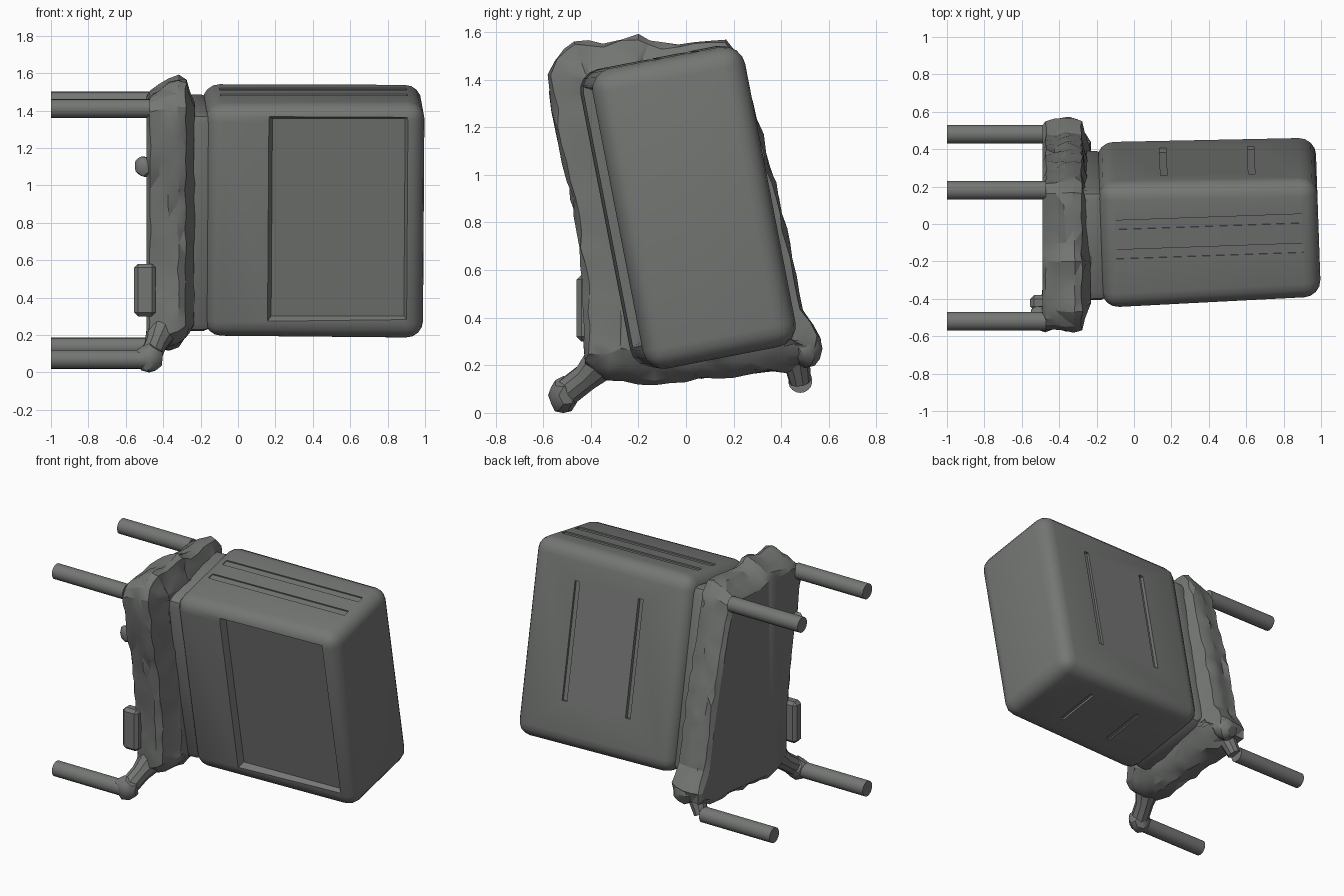
import bpy, bmesh, random
from math import radians, sin
from mathutils import Matrix, Vector

if "Cube" in bpy.data.objects:
    bpy.data.objects.remove(bpy.data.objects["Cube"])

random.seed(4)
TILT = Matrix.Rotation(radians(2), 4, 'Z') @ Matrix.Rotation(radians(11), 4, 'X')
BODY = Matrix.Translation((0.4, 0.02, 0.87)) @ TILT

# Dark grey used on every part
GREY = bpy.data.materials.new("dark_grey")
GREY.diffuse_color = (0.175, 0.183, 0.175, 1)
GREY.use_nodes = True
GREY.node_tree.nodes["Principled BSDF"].inputs["Base Color"].default_value = GREY.diffuse_color


def finish(bm, name, angle=28):
    bmesh.ops.recalc_face_normals(bm, faces=bm.faces)
    me = bpy.data.meshes.new(name)
    bm.to_mesh(me)
    bm.free()
    me.materials.append(GREY)
    ob = bpy.data.objects.new(name, me)
    bpy.context.collection.objects.link(ob)
    smooth(ob, angle)
    return ob


def smooth(ob, angle):
    bpy.ops.object.select_all(action='DESELECT')
    ob.select_set(True)
    bpy.context.view_layer.objects.active = ob
    bpy.ops.object.shade_smooth_by_angle(angle=radians(angle))


def box(name, lo, hi, matrix, bevel=0.0, segments=3, shape=None):
    """Box between two local corners, optionally reshaped and rounded."""
    lo, hi = Vector(lo), Vector(hi)
    bm = bmesh.new()
    bmesh.ops.create_cube(bm, size=1)
    bmesh.ops.scale(bm, vec=hi - lo, verts=bm.verts)
    bmesh.ops.translate(bm, vec=(lo + hi) / 2, verts=bm.verts)
    for v in bm.verts if shape else ():
        shape(v.co)
    if bevel:
        bmesh.ops.bevel(bm, geom=bm.edges[:], offset=bevel, segments=segments,
                        profile=0.5, affect='EDGES')
    bmesh.ops.transform(bm, matrix=matrix, verts=bm.verts)
    return finish(bm, name)


def tube(name, points, radii, sides=18):
    """Round bar through a few points."""
    bm = bmesh.new()
    pts = [Vector(p) for p in points]
    rings = []
    for i, p in enumerate(pts):
        d = pts[min(i + 1, len(pts) - 1)] - pts[max(i - 1, 0)]
        m = Matrix.Translation(p) @ d.to_track_quat('Z', 'Y').to_matrix().to_4x4()
        rings.append(bmesh.ops.create_circle(bm, segments=sides, radius=radii[i],
                                             matrix=m)['verts'])
    for a, b in zip(rings, rings[1:]):
        for k in range(sides):
            n = (k + 1) % sides
            bm.faces.new((a[k], a[n], b[n], b[k]))
    bm.faces.new(rings[0])
    bm.faces.new(rings[-1])
    return finish(bm, name)


def lump(name, center, size):
    """Irregular faceted blob."""
    bm = bmesh.new()
    bmesh.ops.create_icosphere(bm, subdivisions=2, radius=1)
    for v in bm.verts:
        v.co *= random.uniform(0.88, 1.08)
        v.co = Vector(c + s * q for c, s, q in zip(center, size, v.co))
    return finish(bm, name)


def taper_body(p):
    """Housing is slightly wider at the plate end, lower at the free end."""
    if p.x < 0:
        p.y += 0.02 if p.y > 0 else -0.02
    elif p.z < 0:
        p.z -= 0.015


def slope_recess(p):
    if p.y > -0.35:
        p.x += 0.05 if p.x < 0 else -0.05
        p.z += 0.05 if p.z < 0 else -0.05


# Main housing, with a recessed front panel and shallow grooves
body = box("housing", (-0.585, -0.33, -0.635), (0.585, 0.32, 0.635), BODY, 0.09, 4, taper_body)
cuts = [((-0.28, -0.40, -0.57), (0.53, -0.305, 0.605))]
cuts += [((x, 0.31, -0.35), (x + 0.035, 0.4, 0.42)) for x in (-0.25, 0.22)]
cuts += [((-0.5, y, 0.627), (0.5, y + 0.05, 0.7)) for y in (-0.07, 0.09)]
cuts += [((x, -0.15, -0.7), (x + 0.03, 0.15, -0.63)) for x in (-0.2, 0.2)]
cutters = []
for i, (lo, hi) in enumerate(cuts):
    cutter = box("groove_cutter", lo, hi, BODY, shape=None if i else slope_recess)
    cutter.hide_render = True
    cutters.append(cutter)
    mod = body.modifiers.new("groove", 'BOOLEAN')
    mod.operation = 'DIFFERENCE'
    mod.solver = 'EXACT'
    mod.object = cutter
bpy.context.view_layer.update()
cut_mesh = bpy.data.meshes.new_from_object(
    body.evaluated_get(bpy.context.evaluated_depsgraph_get()))
body.modifiers.clear()
body.data = cut_mesh
for ob in cutters:
    bpy.data.objects.remove(ob)
smooth(body, 28)

# Neck joining the housing to the mounting plate
box("neck", (-0.74, -0.31, -0.61), (-0.54, 0.29, 0.58), BODY, 0.05, 2)

# Lumpy mounting plate, lofted from a y-z outline
outline = [(-0.575, 1.42), (-0.55, 1.49), (-0.47, 1.56), (-0.35, 1.56), (-0.2, 1.59),
           (-0.1, 1.55), (0.17, 1.57), (0.23, 1.5), (0.32, 1.17), (0.39, 0.9),
           (0.45, 0.65), (0.49, 0.43), (0.57, 0.3), (0.55, 0.22), (0.42, 0.17),
           (0.2, 0.15), (-0.2, 0.11), (-0.33, 0.13), (-0.42, 0.2), (-0.43, 0.55),
           (-0.48, 0.9), (-0.55, 1.2)]
dense = []
for a, b in zip(outline, outline[1:] + outline[:1]):
    a, b = Vector(a), Vector(b)
    n = max(1, round((b - a).length / 0.07))
    dense += [a.lerp(b, k / n) for k in range(n)]
bm = bmesh.new()
rings = []
# each ring: x, inset, drop of the top edge, lift of the bottom edge
for x, inset, drop, lift in ((-0.49, 0.045, 0.06, 0), (-0.47, 0.015, 0.06, 0),
                             (-0.42, 0.015, 0.03, 0), (-0.37, 0, 0.015, 0.005),
                             (-0.32, 0, 0, 0.025), (-0.28, 0.015, 0, 0.05),
                             (-0.262, 0.08, 0, 0.02), (-0.235, 0.15, 0, 0)):
    flat = x < -0.48
    ring = []
    for i, p in enumerate(dense):
        t = (dense[(i + 1) % len(dense)] - dense[i - 1]).normalized()
        q = p - Vector((-t.y, t.x)) * (inset + (0 if flat else random.uniform(-0.009, 0.009)))
        q.y += lift * max(0, (0.5 - p.y) / 0.35) - drop * max(0, (p.y - 1.3) / 0.25)
        dx = 0 if flat else random.uniform(-0.006, 0.006)
        ring.append(bm.verts.new((x + dx, q.x, q.y)))
    rings.append(ring)
for a, b in zip(rings, rings[1:]):
    for k in range(len(dense)):
        n = (k + 1) % len(dense)
        bm.faces.new((a[k], a[n], b[n], b[k]))
bm.faces.new(rings[0])
bm.faces.new(rings[-1])
bmesh.ops.triangulate(bm, faces=bm.faces[:])
finish(bm, "mounting_plate", 25)

# Four round pegs sticking out of the back of the plate
for y, z in ((-0.52, 0.07), (0.48, 0.135), (0.18, 1.45), (-0.52, 1.41)):
    tube("peg", [(-1.0, y, z), (-0.47, y, z)], [0.051, 0.051])

# Corner arms, knuckles and lumps on the plate edges
tube("lower_front_arm", [(-0.40, -0.33, 0.24), (-0.44, -0.42, 0.15), (-0.47, -0.51, 0.08)],
     [0.09, 0.06, 0.06], 10)
lump("lower_front_knuckle", (-0.475, -0.515, 0.075), (0.08, 0.066, 0.075))
tube("lower_back_arm", [(-0.40, 0.46, 0.24), (-0.45, 0.48, 0.13)], [0.06, 0.045], 10)
lump("back_corner_lump", (-0.35, 0.50, 0.27), (0.085, 0.075, 0.08))
lump("edge_lump_upper", (-0.50, -0.47, 1.1), (0.055, 0.035, 0.06))
box("edge_block", (-0.555, -0.46, 0.3), (-0.44, -0.38, 0.58), Matrix(), 0.02, 1)
